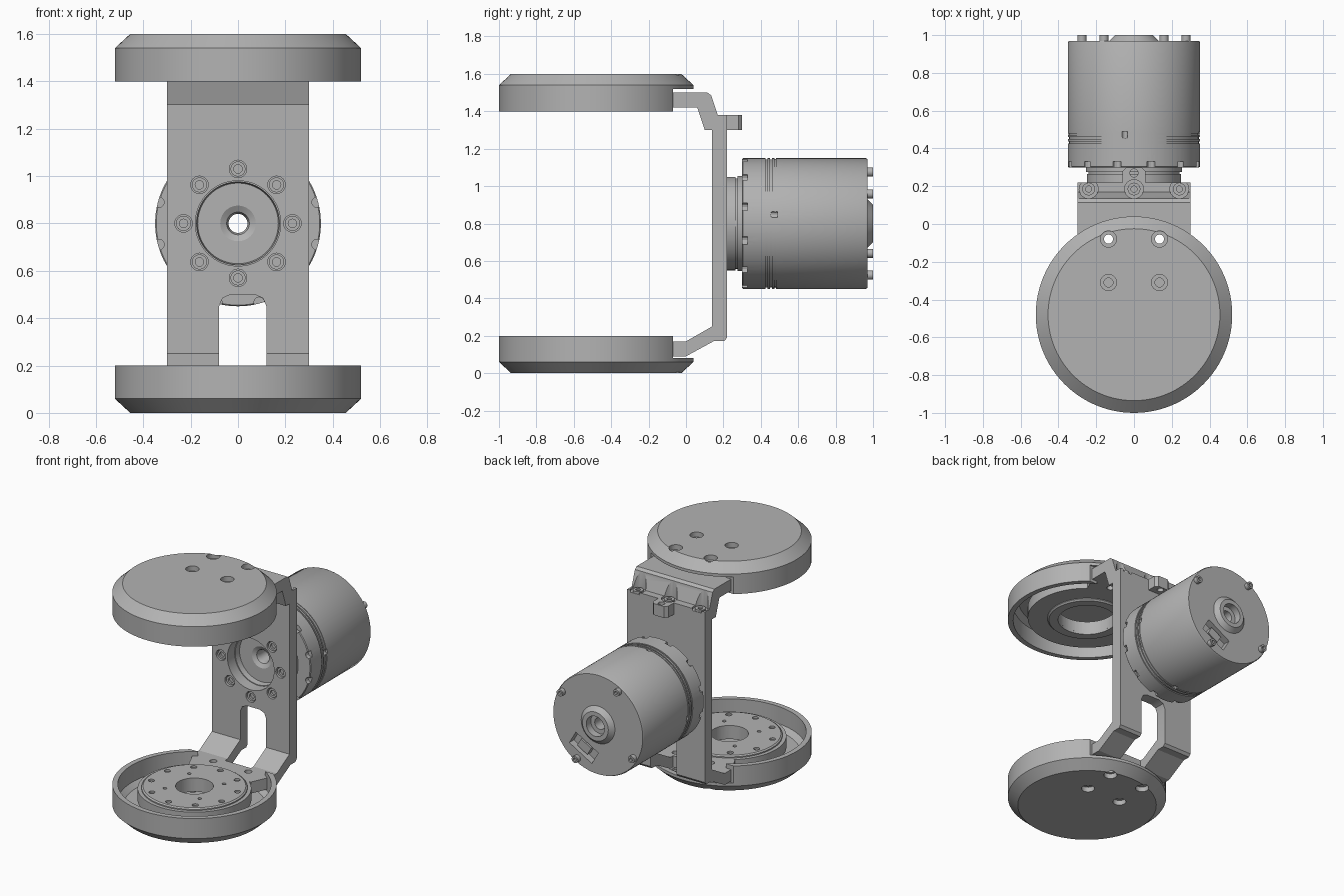
import bpy, bmesh, math
from mathutils import Matrix, Vector

old = bpy.data.objects.get("Cube")
if old:
    bpy.data.objects.remove(old, do_unlink=True)

GREY = bpy.data.materials.new("machined grey")
GREY.use_nodes = True
GREY.diffuse_color = (0.45, 0.45, 0.45, 1)
GREY.node_tree.nodes["Principled BSDF"].inputs["Base Color"].default_value = (0.45, 0.45, 0.45, 1)
parts = []
CAP_Y, MOTOR_Z, TOP = -0.48, 0.8, 1.6


def finish(name, bm):
    bmesh.ops.recalc_face_normals(bm, faces=bm.faces)
    mesh = bpy.data.meshes.new(name)
    bm.to_mesh(mesh)
    bm.free()
    mesh.materials.append(GREY)
    ob = bpy.data.objects.new(name, mesh)
    bpy.context.collection.objects.link(ob)
    parts.append(ob)
    return ob


def lathe(name, profile, loc, axis="z", closed=False, steps=72):
    """Turn (radius, height) points around an axis through loc."""
    bm = bmesh.new()
    verts = [bm.verts.new((r, 0, h)) for r, h in profile]
    edges = [bm.edges.new(p) for p in zip(verts, verts[1:])]
    if closed:
        edges.append(bm.edges.new((verts[-1], verts[0])))
    bmesh.ops.spin(bm, geom=verts + edges, cent=(0, 0, 0), axis=(0, 0, 1),
                   angle=math.tau, steps=steps, use_duplicate=False)
    bmesh.ops.remove_doubles(bm, verts=bm.verts, dist=1e-5)
    turn = Matrix.Rotation(-math.pi / 2, 4, "X") if axis == "y" else Matrix()
    bmesh.ops.transform(bm, verts=bm.verts, matrix=Matrix.Translation(loc) @ turn)
    return finish(name, bm)


def disc(name, r, lo, hi, loc, axis="z", steps=24):
    return lathe(name, [(0, lo), (r, lo), (r, hi), (0, hi)], loc, axis, steps=steps)


def prism(name, outline, lo, hi, axis):
    """Extrude a 2D outline from lo to hi along an axis."""
    place = {"x": lambda a, b, h: (h, a, b), "y": lambda a, b, h: (a, h, b),
             "z": lambda a, b, h: (a, b, h)}[axis]
    bm = bmesh.new()
    face = bm.faces.new([bm.verts.new(place(a, b, lo)) for a, b in outline])
    new = bmesh.ops.extrude_face_region(bm, geom=[face])["geom"]
    shift = Vector(place(0, 0, hi - lo))
    bmesh.ops.translate(bm, vec=shift, verts=[v for v in new if isinstance(v, bmesh.types.BMVert)])
    return finish(name, bm)


def box(name, lo, hi):
    return prism(name, [(lo[0], lo[1]), (hi[0], lo[1]), (hi[0], hi[1]), (lo[0], hi[1])],
                 lo[2], hi[2], "z")


def combine(ob, tools, operation="DIFFERENCE"):
    """Apply booleans and discard the tool shapes."""
    for t in tools:
        m = ob.modifiers.new("bool", "BOOLEAN")
        m.object, m.operation, m.solver = t, operation, "EXACT"
    graph = bpy.context.evaluated_depsgraph_get()
    mesh = bpy.data.meshes.new_from_object(ob.evaluated_get(graph))
    ob.modifiers.clear()
    ob.data = mesh
    for t in tools:
        parts.remove(t)
        bpy.data.objects.remove(t, do_unlink=True)


def ring(count, radius, offset=0.0):
    return [(radius * math.cos(a), radius * math.sin(a))
            for a in (math.radians(offset) + math.tau * i / count for i in range(count))]


def cap_holes(r, lo, hi, rows=(-0.08, -0.31)):
    return [disc("cutter", r, lo, hi, (s * 0.135, y, 0)) for s in (-1, 1) for y in rows]


# Round end caps: hollow dishes with a notch for the bracket neck
CAP = [(0, 0), (0.455, 0), (0.52, 0.06), (0.52, 0.2), (0.485, 0.2),
       (0.485, 0.08), (0.45, 0.05), (0, 0.05)]
for name, flip in (("lower_cap", False), ("upper_cap", True)):
    z = lambda h: TOP - h if flip else h
    cap = lathe(name, [(r, z(h)) for r, h in CAP], (0, CAP_Y, 0), steps=96)
    zs = sorted((z(0.08), z(0.3)))
    tools = [box("cutter", (-0.6, -0.07, zs[0]), (0.6, 0.2, zs[1]))]
    tools += cap_holes(0.043, *sorted((z(-0.1), z(0.035))))
    tools += cap_holes(0.024, *sorted((z(-0.1), z(0.3))))
    combine(cap, tools)

# Lower bracket: upright plate bending forward into a round mount
lower = prism("lower_bracket", [(0.14, 1.3), (0.22, 1.3), (0.22, 0.19), (0.205, 0.172), (0.15, 0.172),
              (0, 0.09), (-0.07, 0.09), (-0.07, 0.17), (0, 0.17), (0.14, 0.25)], -0.3, 0.3, "x")
NECK = [(-0.3, -0.065), (0.3, -0.065), (0.24, -0.2), (-0.24, -0.2)]
combine(lower, [prism("neck", NECK, 0.09, 0.17, "z"),
                disc("mount", 0.36, 0.09, 0.17, (0, CAP_Y, 0), steps=72)], "UNION")
slot = [(-0.08, 0), (0.12, 0), (0.12, 0.45), (0.105, 0.485), (0.07, 0.5),
        (-0.03, 0.5), (-0.065, 0.485), (-0.08, 0.45)]
tools = [prism("cutter", slot, -0.03, 0.4, "y"),
         disc("cutter", 0.18, 0, 0.4, (0, 0, MOTOR_Z), "y", 72),
         disc("cutter", 0.12, 0, 0.3, (0, CAP_Y, 0), steps=48)]
tools += cap_holes(0.024, 0, 0.3, (-0.08,))
tools += [disc("cutter", 0.037, 0.1, 0.17, (x, 0, MOTOR_Z + z), "y") for x, z in ring(8, 0.23)]
combine(lower, tools)

# Screws holding the motor to the plate
for x, z in ring(8, 0.23):
    lathe("plate_screw", [(0, 0.165), (0.018, 0.165), (0.018, 0.15), (0.032, 0.15),
          (0.032, 0.175), (0, 0.175)], (x, 0, MOTOR_Z + z), "y", steps=16)

# Bolted flange on the lower mount
flange = lathe("lower_flange", [(0.12, 0.1), (0.335, 0.1), (0.335, 0.178), (0.325, 0.185),
               (0.12, 0.185)], (0, CAP_Y, 0), closed=True)
combine(flange, [disc("cutter", 0.02, 0.172, 0.3, (x, CAP_Y + y, 0), steps=16)
                 for x, y in ring(10, 0.285, 18)]
        + [disc("cutter", 0.013, 0.172, 0.3, (x, CAP_Y + y, 0), steps=12) for x, y in ring(4, 0.19, 45)])

# Upper bracket: bolted block stepping up into a round mount
upper = prism("upper_bracket", [(-0.07, 1.42), (0.06, 1.42), (0.1, 1.3), (0.22, 1.3), (0.22, 1.38),
              (0.17, 1.38), (0.135, 1.485), (0.115, 1.5), (-0.07, 1.5)], -0.3, 0.3, "x")
tab = [(-0.06, 0.2), (0.06, 0.2), (0.06, 0.28), (0.04, 0.3), (-0.04, 0.3), (-0.06, 0.28)]
combine(upper, [prism("neck", NECK, 1.42, 1.5, "z"), prism("tab", tab, 1.3, 1.38, "z"),
                disc("mount", 0.39, 1.42, 1.5, (0, CAP_Y, 0), steps=72)], "UNION")
BOLT_X = (-0.24, 0, 0.24)
tools = [disc("cutter", 0.19, 1.3, 1.6, (0, CAP_Y, 0), steps=48),
         disc("cutter", 0.022, 1.2, 1.5, (0, 0.27, 0))]
tools += cap_holes(0.024, 1.3, 1.6, (-0.08,))
tools += [disc("cutter", 0.05, 1.365, 1.6, (x, 0.185, 0)) for x in BOLT_X]
combine(upper, tools)
for x in BOLT_X:
    lathe("block_screw", [(0, 1.37), (0.016, 1.37), (0.016, 1.38), (0.034, 1.38),
          (0.034, 1.35), (0, 1.35)], (x, 0.185, 0), steps=16)

# Bearing boss under the upper mount
lathe("upper_bearing_ring", [(0.19, 1.405), (0.25, 1.405), (0.26, 1.415), (0.26, 1.45),
      (0.19, 1.45)], (0, CAP_Y, 0), closed=True)

# Motor: neck flange, grooved barrel and rear hub with a through bore
motor = lathe("motor", [
    (0.04, 0.3), (0.048, 0.275), (0.075, 0.26), (0.17, 0.26), (0.175, 0.22), (0.25, 0.22),
    (0.25, 0.265), (0.242, 0.265), (0.242, 0.275), (0.255, 0.275), (0.255, 0.3), (0.345, 0.3),
    (0.35, 0.305), (0.35, 0.425), (0.343, 0.425), (0.343, 0.437), (0.35, 0.437), (0.35, 0.45),
    (0.343, 0.45), (0.343, 0.46), (0.35, 0.46), (0.35, 0.472), (0.346, 0.472), (0.346, 0.48),
    (0.35, 0.48), (0.35, 0.96), (0.345, 0.97), (0.13, 0.97), (0.1, 1.0), (0.07, 1.0),
    (0.07, 0.95), (0.04, 0.95)], (0, 0, MOTOR_Z), "y", closed=True, steps=96)
tools = [disc("cutter", 0.022, 0.25, 0.33, (x, 0, MOTOR_Z + z), "y", 12)
         for off in (15, 45) for x, z in ring(6, 0.345, off)]
tools += [disc("cutter", 0.016, 0.455, 0.49, (x, 0, MOTOR_Z + z), "y", 12)
          for x, z in ring(4, 0.35, 8)]
# Connector pocket in the rear face, turned to line up with one screw
u, v = Vector((0.5, -0.866)), Vector((0.866, 0.5))
mid = Vector((0, MOTOR_Z)) + u * 0.22
pocket = [tuple(mid + u * a + v * b) for a, b in ((-0.05, -0.1), (0.05, -0.1), (0.05, 0.1), (-0.05, 0.1))]
tools.append(prism("cutter", pocket, 0.92, 1.1, "y"))
combine(motor, tools)
plug = [tuple(mid + u * a + v * b) for a, b in ((-0.03, -0.04), (0.03, -0.04), (0.03, 0.05), (-0.03, 0.05))]
prism("connector", plug, 0.91, 0.96, "y")

# Rear cover screws
for x, z in ring(4, 0.318, 30):
    lathe("rear_screw", [(0, 0.96), (0.024, 0.96), (0.024, 1.0), (0.012, 1.0), (0.012, 0.985),
          (0, 0.985)], (x, 0, MOTOR_Z + z), "y", steps=16)

# Smooth the round surfaces, keep machined edges sharp
bpy.ops.object.select_all(action="DESELECT")
for ob in parts:
    ob.select_set(True)
bpy.context.view_layer.objects.active = parts[0]
bpy.ops.object.shade_smooth_by_angle(angle=math.radians(28))
